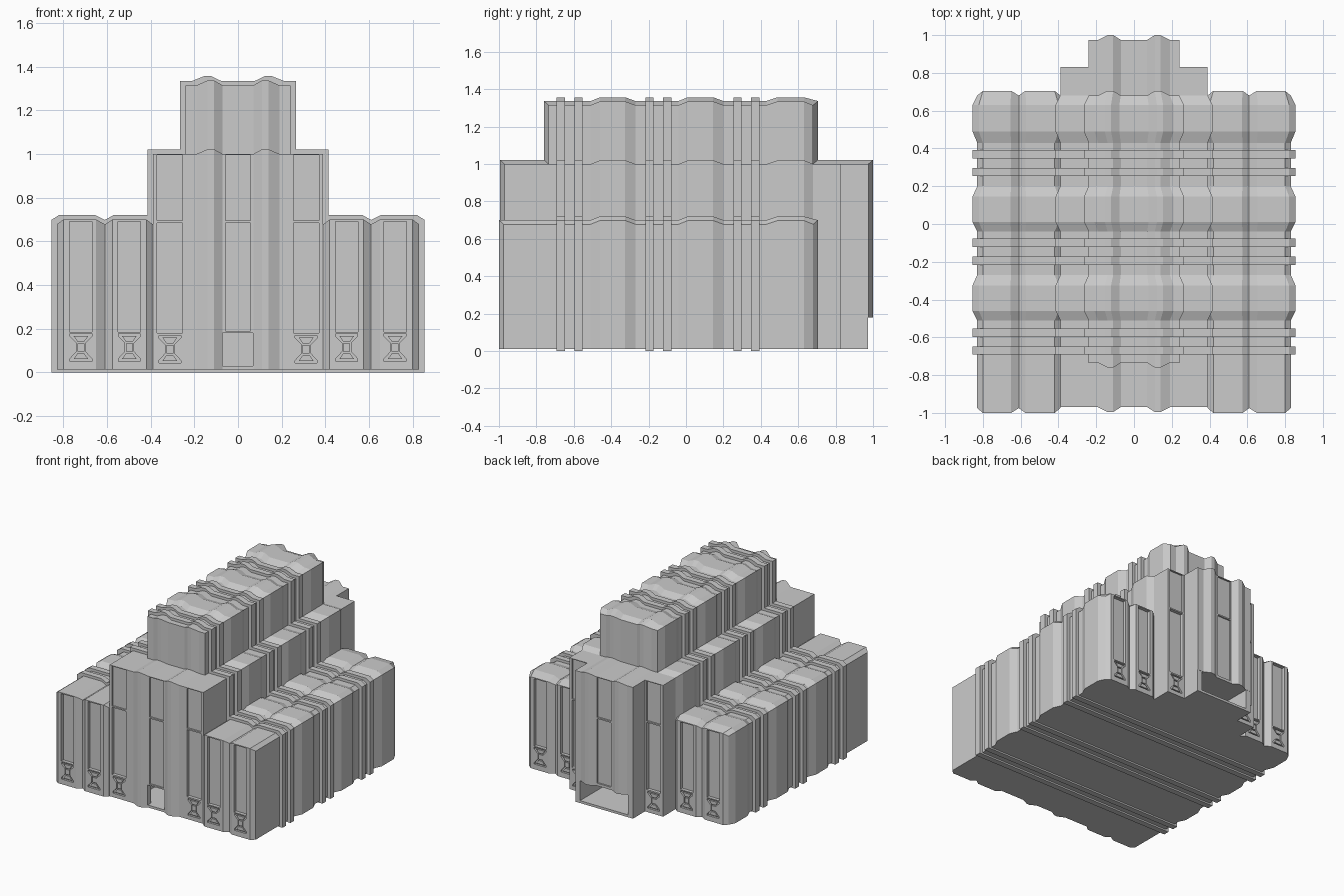
import bpy
import bmesh

cube = bpy.data.objects.get("Cube")
if cube:
    bpy.data.objects.remove(cube, do_unlink=True)

stone = bpy.data.materials.new("grey_stone")
stone.use_nodes = True
GREY = (0.6, 0.6, 0.6, 1)
stone.diffuse_color = GREY
stone.node_tree.nodes["Principled BSDF"].inputs["Base Color"].default_value = GREY

SWELL = 0.025   # how far bulges stand out
BASE = 0.012
BULGES = [(-0.51, -0.46, -0.325, -0.27), (-0.04, 0.01, 0.145, 0.2), (0.43, 0.49, 0.63, 0.68)]
RIBS = [-0.67, -0.575, -0.195, -0.1, 0.275, 0.37]


def finish(name, bm):
    bmesh.ops.recalc_face_normals(bm, faces=bm.faces)
    mesh = bpy.data.meshes.new(name)
    bm.to_mesh(mesh)
    bm.free()
    mesh.materials.append(stone)
    obj = bpy.data.objects.new(name, mesh)
    bpy.context.collection.objects.link(obj)
    return obj


def block(name, xs, ys, z0, z1, ends=SWELL):
    """Solid with lobes across x and bulges along y; xs and ys hold (position, swell 0-1)."""
    bm = bmesh.new()
    mid = (xs[0][0] + xs[-1][0]) / 2
    half = abs(xs[-1][0] - xs[0][0]) / 2
    last = len(ys) - 1
    top, low = [], []
    for j, (y, bulge) in enumerate(ys):
        side = -1 if j == 0 else 1 if j == last else 0
        t_row, l_row = [], []
        for x, lobe in xs:
            px = mid + (x - mid) * (1 + bulge * SWELL / half)
            py = y + side * lobe * ends
            t_row.append(bm.verts.new((px, py, z1 + 0.022 * lobe + 0.02 * bulge)))
            l_row.append(bm.verts.new((px, py, z0)))
        top.append(t_row)
        low.append(l_row)
    nx = len(xs) - 1
    for grid in (top, low):
        for j in range(last):
            for i in range(nx):
                bm.faces.new((grid[j][i], grid[j][i + 1], grid[j + 1][i + 1], grid[j + 1][i]))
    for j in (0, last):
        for i in range(nx):
            bm.faces.new((low[j][i], low[j][i + 1], top[j][i + 1], top[j][i]))
    for i in (0, nx):
        for j in range(last):
            bm.faces.new((low[j][i], low[j + 1][i], top[j + 1][i], top[j][i]))
    return finish(name, bm)


def prism(bm, outline, y0, y1):
    """Extrude an x-z outline along y."""
    a = [bm.verts.new((x, y0, z)) for x, z in outline]
    b = [bm.verts.new((x, y1, z)) for x, z in outline]
    bm.faces.new(a)
    bm.faces.new(b[::-1])
    for i in range(len(a)):
        k = (i + 1) % len(a)
        bm.faces.new((a[i], b[i], b[k], a[k]))


def rect(x0, x1, z0, z1):
    return [(x0, z0), (x1, z0), (x1, z1), (x0, z1)]


def mirrored(cx, points):
    return [(cx + w, z) for w, z in points] + [(cx - w, z) for w, z in reversed(points)]


def window(bm, cx, half, wall, out, z0, z1, depth=0.025):
    prism(bm, rect(cx - half, cx + half, z0, z1), wall - out * depth, wall + out * 0.04)


def hourglass(bm, plates, cx, wall, out, z):
    """Hourglass recess with raised inner plates."""
    shape = [(0.05, z), (0.05, z + 0.012), (0.02, z + 0.045), (0.02, z + 0.085),
             (0.05, z + 0.115), (0.05, z + 0.127)]
    prism(bm, mirrored(cx, shape), wall - out * 0.015, wall + out * 0.04)
    inner = [[(0.034, z + 0.01), (0.016, z + 0.036)],
             [(0.016, z + 0.045), (0.016, z + 0.082)],
             [(0.016, z + 0.091), (0.034, z + 0.117)]]
    for piece in inner:
        prism(plates, mirrored(cx, piece), wall - out * 0.02, wall - out * 0.003)


def cut(obj, bm):
    cutter = finish("cutter", bm)
    cutter.hide_render = True
    mod = obj.modifiers.new("cut", "BOOLEAN")
    mod.operation = "DIFFERENCE"
    mod.solver = "EXACT"
    mod.use_self = True
    mod.object = cutter
    bpy.context.view_layer.objects.active = obj
    bpy.ops.object.modifier_apply(modifier=mod.name)
    bpy.data.objects.remove(cutter, do_unlink=True)


def bulged(y0, y1):
    ys = [(y0, 0)]
    for b in BULGES:
        ys += list(zip(b, (0, 1, 1, 0)))
    if y1 > ys[-1][0] + 0.01:
        ys.append((y1, 0))
    return ys


def ribs(name, xs, z0, z1):
    for n, y in enumerate(RIBS):
        block(f"{name}_rib_{n + 1}", xs, [(y - 0.022, 1), (y + 0.022, 1)], z0, z1, 0)


# Cross-sections
lobe = [(0.07, 0), (0.11, 1), (0.14, 1), (0.19, 0)]
lobes = [(-x, s) for x, s in reversed(lobe)] + lobe
tower_xs = [(-0.24, 0)] + lobes + [(0.24, 0)]
hall_xs = [(-0.39, 0)] + lobes + [(0.39, 0)]
wing_half = [(0.39, 0), (0.42, 1), (0.575, 1), (0.61, 0), (0.65, 1), (0.80, 1), (0.83, 0)]
ornaments = bmesh.new()

# Side wings
for side, s in (("left", 1), ("right", -1)):
    xs = [(s * x, v) for x, v in wing_half]
    wing = block(side + "_wing", xs, bulged(-0.975, 0.68), BASE, 0.678)
    cuts = bmesh.new()
    for wall, out in ((-1.0, -1), (0.705, 1)):
        for cx in (0.498, 0.72):
            window(cuts, s * cx, 0.052, wall, out, 0.185, 0.692)
            hourglass(cuts, ornaments, s * cx, wall, out, 0.05)
    cut(wing, cuts)
    ribs(side + "_wing", xs, 0, 0.678)

# Central hall
hall = block("central_hall", hall_xs, bulged(-0.97, 0.83), BASE, 1.0)
cuts = bmesh.new()
for cx in (-0.312, 0.312):
    for wall, out in ((-0.97, -1), (0.83, 1)):
        window(cuts, cx, 0.058, wall, out, 0.18, 0.685)
        window(cuts, cx, 0.058, wall, out, 0.695, 0.995, 0.012)
        hourglass(cuts, ornaments, cx, wall, out, 0.042)
for z0, z1 in ((0.19, 0.685), (0.695, 0.995)):
    window(cuts, 0, 0.058, -0.97, -1, z0, z1, 0.012)
prism(cuts, rect(-0.072, 0.068, 0.03, 0.18), -1.1, -0.9)   # front doorway
prism(cuts, rect(-0.2, 0.2, 0.03, 0.18), -0.93, 0.9)       # passage
cut(hall, cuts)
ribs("central_hall", hall_xs, 0, 1.0)

# Rear bay with wide gateway
bay = block("rear_bay", tower_xs, [(0.80, 0), (0.975, 0)], BASE, 1.0)
cuts = bmesh.new()
prism(cuts, rect(-0.2, 0.2, 0.03, 0.18), 0.7, 1.1)
prism(cuts, rect(-0.3, 0.3, -0.1, 0.18), 0.974, 1.2)
for z0, z1 in ((0.2, 0.685), (0.695, 0.995)):
    window(cuts, 0, 0.058, 0.975, 1, z0, z1, 0.012)
cut(bay, cuts)

# Upper tower
block("upper_tower", tower_xs, bulged(-0.735, 0.68), 0.95, 1.315)
ribs("upper_tower", tower_xs, 0.95, 1.315)

finish("hourglass_ornaments", ornaments)
